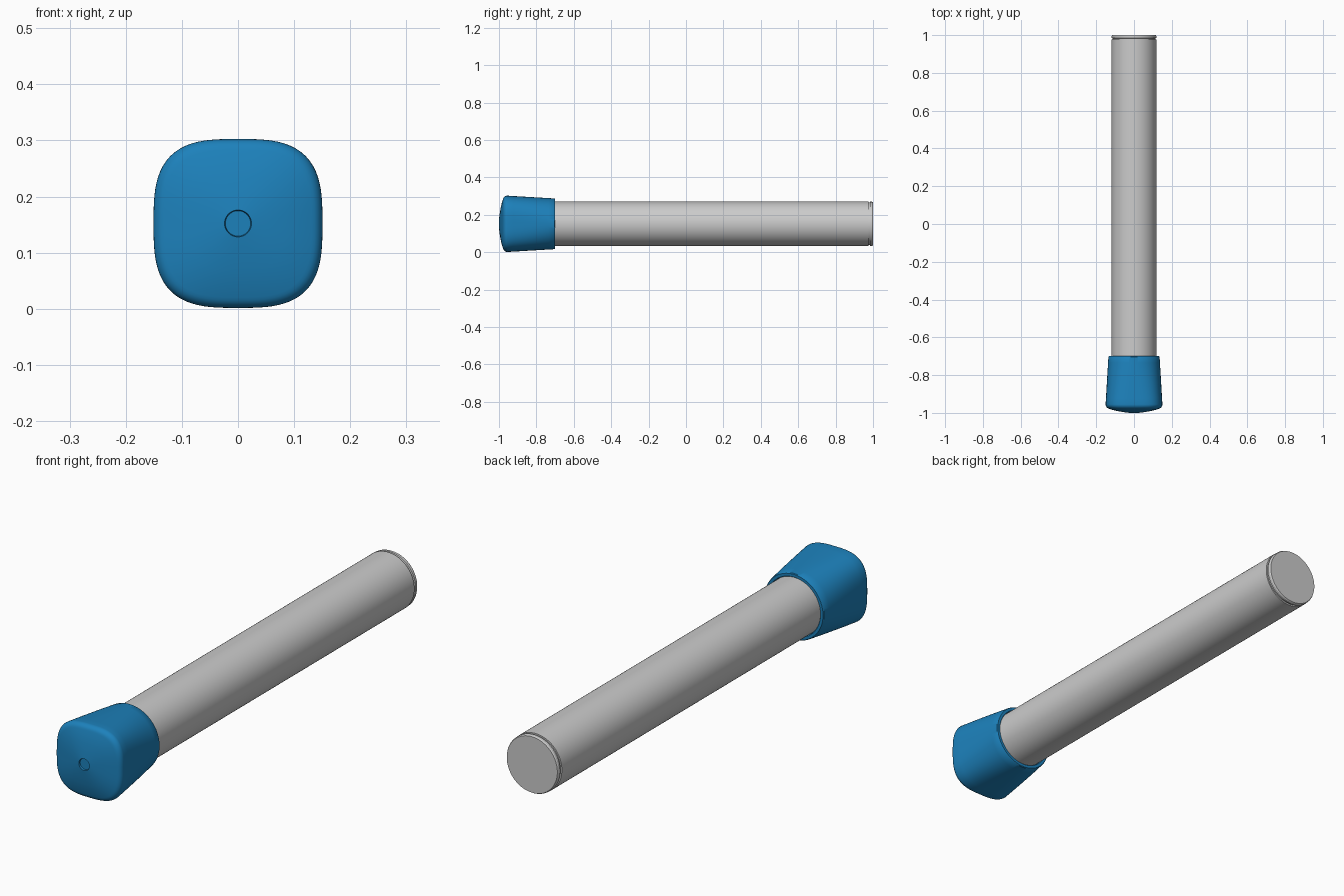
import bpy, bmesh, math

if "Cube" in bpy.data.objects:
    bpy.data.objects.remove(bpy.data.objects["Cube"])

ZC = 0.152   # height of the long axis
N = 96       # points around each ring


def ring_point(y, r, n, k):
    # superellipse of exponent n (2 = circle) around the long axis
    a = 2 * math.pi * k / N
    c, s = math.cos(a), math.sin(a)
    q = r * (abs(c) ** n + abs(s) ** n) ** (-1 / n)
    return (q * c, y, ZC + q * s)


def loft(name, rings, angle):
    bm = bmesh.new()
    loops = [[bm.verts.new(ring_point(y, r, n, k)) for k in range(N)]
             for y, r, n in rings]
    for a, b in zip(loops, loops[1:]):
        for k in range(N):
            j = (k + 1) % N
            bm.faces.new((a[k], a[j], b[j], b[k]))
    bm.faces.new(loops[0])
    bm.faces.new(loops[-1])
    bmesh.ops.recalc_face_normals(bm, faces=bm.faces)
    mesh = bpy.data.meshes.new(name)
    bm.to_mesh(mesh)
    bm.free()
    obj = bpy.data.objects.new(name, mesh)
    bpy.context.collection.objects.link(obj)
    bpy.ops.object.select_all(action='DESELECT')
    obj.select_set(True)
    bpy.context.view_layer.objects.active = obj
    bpy.ops.object.shade_smooth_by_angle(angle=math.radians(angle))
    return obj


# shaft with a shallow groove before its end plug
loft("shaft", [(-0.92, 0.119, 2), (0.976, 0.119, 2), (0.976, 0.113, 2),
               (0.983, 0.113, 2), (0.985, 0.118, 2), (0.995, 0.118, 2),
               (1.0, 0.115, 2)], 30)

# end cap: socket, round rim, flare to a rounded square, domed face, dimple
E = 3.1
rings = [(-0.921, 0.1195, 2), (-0.703, 0.1195, 2), (-0.70, 0.122, 2),
         (-0.70, 0.133, 2), (-0.703, 0.1355, 2)]
for i in range(1, 9):
    t = i / 8
    rings.append((-0.703 - 0.252 * t, 0.1355 + 0.015 * t, 2 + (E - 2) * t))
for i in range(1, 7):
    a = math.radians(13 * i)
    rings.append((-0.955 - 0.024 * math.sin(a),
                  0.1265 + 0.024 * math.cos(a), E))
rings += [(-0.984, 0.115, 3.0), (-0.991, 0.085, 2.8), (-0.9965, 0.052, 2.4),
          (-1.0, 0.024, 2), (-0.993, 0.0225, 2), (-0.993, 0.020, 2)]
cap = loft("end_cap", rings, 35)
mat = bpy.data.materials.new("blue")
mat.diffuse_color = (0.012, 0.22, 0.50, 1)
mat.use_nodes = True
mat.node_tree.nodes["Principled BSDF"].inputs["Base Color"].default_value = mat.diffuse_color
cap.data.materials.append(mat)
